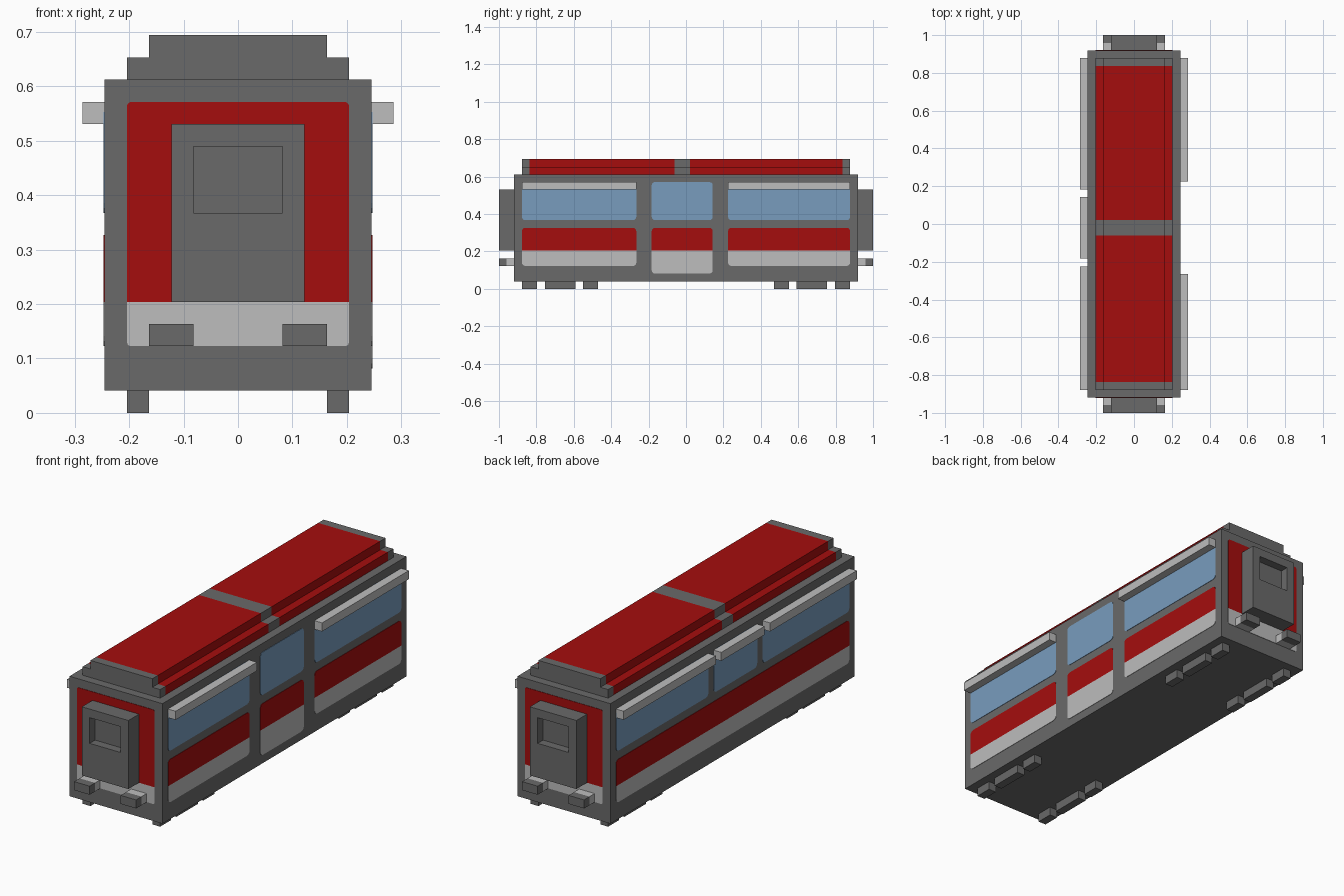
import bpy, bmesh, math
from mathutils import Vector

cube = bpy.data.objects.get("Cube")
if cube:
    bpy.data.objects.remove(cube, do_unlink=True)

U = 2 / 49          # block size: every dimension below is in blocks
PLATE = 0.05        # thickness of painted plates, in blocks


def material(name, rgb):
    m = bpy.data.materials.new(name)
    m.use_nodes = True
    m.diffuse_color = (*rgb, 1)
    bsdf = next(n for n in m.node_tree.nodes if n.type == 'BSDF_PRINCIPLED')
    bsdf.inputs["Base Color"].default_value = (*rgb, 1)
    return m


DARK = material("dark grey", (0.144, 0.144, 0.144))
LIGHT = material("light grey", (0.508, 0.508, 0.508))
RED = material("red", (0.376, 0.004, 0.004))
BLUE = material("window blue", (0.188, 0.332, 0.515))


def finish(name, bm, *mats):
    bmesh.ops.recalc_face_normals(bm, faces=bm.faces)
    bmesh.ops.scale(bm, vec=(U, U, U), verts=bm.verts)
    mesh = bpy.data.meshes.new(name)
    bm.to_mesh(mesh)
    bm.free()
    for m in mats:
        mesh.materials.append(m)
    ob = bpy.data.objects.new(name, mesh)
    bpy.context.collection.objects.link(ob)
    return ob


def box_mesh(x, y, z):
    bm = bmesh.new()
    bmesh.ops.create_cube(bm, size=1)
    for v in bm.verts:
        v.co = Vector(r[0] if c < 0 else r[1] for c, r in zip(v.co, (x, y, z)))
    return bm


def box(name, x, y, z, mat):
    return finish(name, box_mesh(x, y, z), mat)


def plate(name, place, a, z, mat, top=0.0, bottom=0.0):
    """Thin panel spanning a and z, with rounded top and/or bottom corners.
    place(a, z, depth) puts a panel point onto a wall."""
    pts = []
    corners = [(a[0], z[0], 1, 1, bottom, 180), (a[1], z[0], -1, 1, bottom, 270),
               (a[1], z[1], -1, -1, top, 0), (a[0], z[1], 1, -1, top, 90)]
    for ca, cz, sa, sz, r, start in corners:
        if r == 0:
            pts.append((ca, cz))
            continue
        for i in range(4):
            t = math.radians(start + 30 * i)
            pts.append((ca + sa * r + r * math.cos(t), cz + sz * r + r * math.sin(t)))
    bm = bmesh.new()
    back = [bm.verts.new(place(p, q, -PLATE)) for p, q in pts]
    front = [bm.verts.new(place(p, q, PLATE)) for p, q in pts]
    bm.faces.new(back)
    bm.faces.new(front)
    for i in range(len(pts)):
        j = (i + 1) % len(pts)
        bm.faces.new((back[i], back[j], front[j], front[i]))
    return finish(name, bm, mat)


# Body shell
box("body", (-6, 6), (-22.5, 22.5), (1, 15), DARK)

# Stepped roof, coloured in bands along its length
half = [(5, 15), (5, 16), (4, 16), (4, 17)]
profile = half + [(-x, z) for x, z in reversed(half)]
cuts = [-21.5, -20.5, -1.5, 0.5, 20.5, 21.5]
bm = bmesh.new()
rings = [[bm.verts.new((x, y, z)) for x, z in profile] for y in cuts]
for band, (r0, r1) in enumerate(zip(rings, rings[1:])):
    for i in range(len(profile)):
        j = (i + 1) % len(profile)
        bm.faces.new((r0[i], r0[j], r1[j], r1[i])).material_index = band % 2
bm.faces.new(rings[0])
bm.faces.new(rings[-1])
finish("roof", bm, DARK, RED)

# Side walls: +x has a door in the middle, -x has one long painted band
R = 0.45
sides = [
    ("left", 1, [(-21.5, -6.5), (-4.5, 3.5), (5.5, 21.5)],
     [(-21.5, -6.5, 3), (-4.5, 3.5, 2), (5.5, 21.5, 3)], [(-21.5, -6.5), (5.5, 21.5)]),
    ("right", -1, [(-21.5, -5.5), (-4.5, 3.5), (4.5, 21.5)],
     [(-21.5, 21.5, 3)], [(-21.5, -5.5), (-4.5, 3.5), (4.5, 21.5)]),
]
for side, s, windows, panels, awnings in sides:
    def wall(a, z, d, s=s):
        return (s * (6 + d), a, z)
    for n, span in enumerate(windows, 1):
        plate(f"{side}_window_{n}", wall, span, (9, 14), BLUE, R, R)
    for n, (y0, y1, low) in enumerate(panels, 1):
        plate(f"{side}_red_panel_{n}", wall, (y0, y1), (5, 8), RED, top=R)
        plate(f"{side}_grey_panel_{n}", wall, (y0, y1), (low, 5), LIGHT, bottom=R)
    for n, span in enumerate(awnings, 1):
        box(f"{side}_awning_{n}", sorted((s * 6, s * 7)), span, (13, 14), LIGHT)
    # Wheel blocks
    n = 0
    for e in (-1, 1):
        for y0, y1 in ((11.5, 13.5), (14.5, 18.5), (19.5, 21.5)):
            n += 1
            box(f"{side}_wheel_{n}", sorted((s * 4, s * 5)),
                sorted((e * y0, e * y1)), (0, 1), DARK)

# End walls: painted panels, gangway door with recess, buffers
for end, e in (("front", -1), ("back", 1)):
    def wall(a, z, d, e=e):
        return (a, e * (22.5 + d), z)
    plate(f"{end}_red_panel", wall, (-5, 5), (5, 14), RED, top=0.2)
    plate(f"{end}_grey_panel", wall, (-5, 5), (3, 5), LIGHT, bottom=0.2)

    bm = box_mesh((-3, 3), sorted((e * 22.5, e * 24.5)), (5, 13))
    bmesh.ops.recalc_face_normals(bm, faces=bm.faces)
    face = max(bm.faces, key=lambda f: e * f.calc_center_median().y)
    bmesh.ops.inset_region(bm, faces=[face], thickness=1, use_even_offset=True)
    for v in face.verts:
        if v.co.z < 9:
            v.co.z = 9
    inner = bmesh.ops.extrude_discrete_faces(bm, faces=[face])["faces"][0]
    bmesh.ops.translate(bm, vec=(0, -e, 0), verts=inner.verts)
    finish(f"{end}_gangway", bm, DARK)

    for side, s in (("left", 1), ("right", -1)):
        x = sorted((s * 2, s * 4))
        box(f"{end}_{side}_buffer_shaft", x, sorted((e * 22.5, e * 23.5)), (3, 4), LIGHT)
        box(f"{end}_{side}_buffer_head", x, sorted((e * 23.5, e * 24.5)), (3, 4), DARK)
